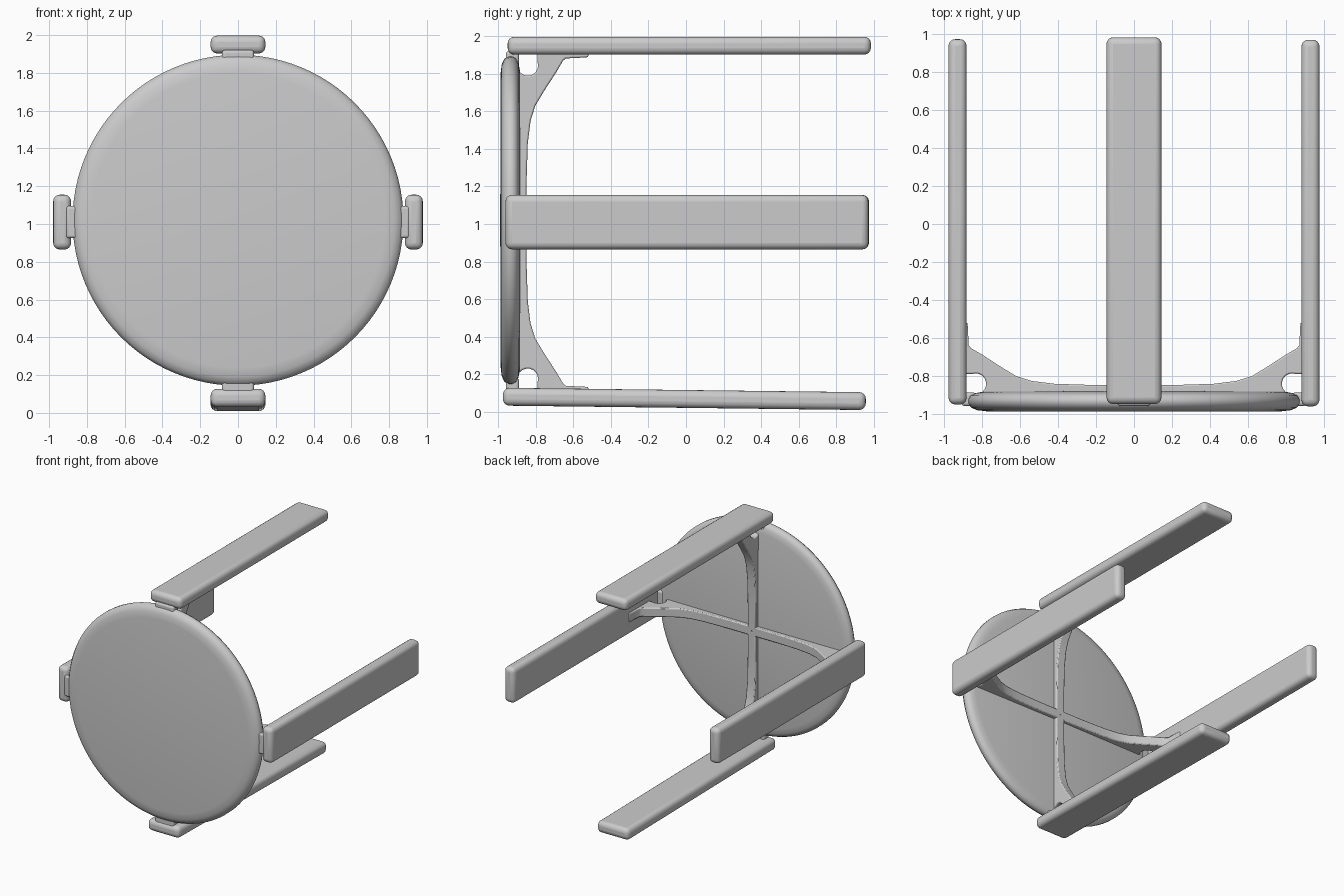
import bpy, bmesh
from math import pi, sin, cos, radians
from mathutils import Matrix, Vector

if "Cube" in bpy.data.objects:
    bpy.data.objects.remove(bpy.data.objects["Cube"])

grey = bpy.data.materials.new("light grey")
grey.use_nodes = True
grey.diffuse_color = (0.6, 0.6, 0.6, 1)
grey.node_tree.nodes["Principled BSDF"].inputs["Base Color"].default_value = (0.6, 0.6, 0.6, 1)

CENTRE = Vector((0, 0, 1.01))


def finish(name, bm, matrix, bevel=0, segments=4):
    bmesh.ops.recalc_face_normals(bm, faces=bm.faces)
    mesh = bpy.data.meshes.new(name)
    bm.to_mesh(mesh)
    bm.free()
    mesh.materials.append(grey)
    obj = bpy.data.objects.new(name, mesh)
    bpy.context.collection.objects.link(obj)
    obj.matrix_world = matrix
    if bevel:
        mod = obj.modifiers.new("rounded edges", "BEVEL")
        mod.width, mod.segments = bevel, segments
        mod.limit_method, mod.angle_limit = "ANGLE", radians(40)
    bpy.ops.object.select_all(action="DESELECT")
    obj.select_set(True)
    bpy.context.view_layer.objects.active = obj
    bpy.ops.object.shade_smooth_by_angle(angle=radians(40))
    return obj


def box(name, size, matrix, bevel):
    bm = bmesh.new()
    bmesh.ops.create_cube(bm, size=1)
    bmesh.ops.scale(bm, vec=size, verts=bm.verts)
    return finish(name, bm, matrix, bevel)


def seat():
    # Rounded disc, turned about the y axis
    profile = [(0, -0.99), (0.78, -0.988), (0.83, -0.982), (0.86, -0.968), (0.876, -0.945),
               (0.876, -0.925), (0.866, -0.905), (0.84, -0.893), (0.8, -0.885), (0, -0.88)]
    bm = bmesh.new()
    verts = [bm.verts.new((r, y, 0)) for r, y in profile]
    edges = [bm.edges.new(pair) for pair in zip(verts, verts[1:])]
    bmesh.ops.spin(bm, geom=verts + edges, cent=(0, 0, 0), axis=(0, 1, 0),
                   angle=2 * pi, steps=96, use_merge=True)
    bmesh.ops.remove_doubles(bm, verts=bm.verts, dist=0.0001)
    finish("seat", bm, Matrix.Translation(CENTRE + Vector((0, 0, 0.01))))


def bracket(name, matrix):
    # Curved rib under the seat, with a round notch in the corner and a tab on the leg
    outline = [(0, -0.9), (0.8, -0.9)]
    for i in range(9):
        a = radians(230 - i * 20)
        outline.append((0.835 + 0.055 * cos(a), -0.843 + 0.055 * sin(a)))
    outline += [(0.9, -0.79), (0.9, -0.52), (0.878, -0.52), (0.872, -0.64), (0.86, -0.655),
                (0.8, -0.69), (0.7, -0.755), (0.62, -0.803), (0.54, -0.828), (0.42, -0.843),
                (0.2, -0.85), (0, -0.85)]
    width = 0.075
    bm = bmesh.new()
    face = bm.faces.new([bm.verts.new((-width / 2, y, r)) for r, y in outline])
    extruded = bmesh.ops.extrude_face_region(bm, geom=[face])["geom"]
    bmesh.ops.translate(bm, vec=(width, 0, 0),
                        verts=[v for v in extruded if isinstance(v, bmesh.types.BMVert)])
    finish(name, bm, matrix, 0.008, 2)


seat()

# Four legs around the seat: name, turn, radius, front end, back end, outward tilt
for side, turn, radius, front, back, tilt in [
        ("top", 0, 0.94, -0.95, 0.985, 0),
        ("left", 90, 0.931, -0.962, 0.972, 0),
        ("bottom", 180, 0.942, -0.975, 0.958, 0.7),
        ("right", 270, 0.931, -0.952, 0.975, 0)]:
    around = Matrix.Translation(CENTRE) @ Matrix.Rotation(radians(turn), 4, "Y")
    place = Matrix.Translation((0, (front + back) / 2, radius))
    lean = Matrix.Rotation(radians(tilt), 4, "X")
    box(side + "_leg", (0.29, back - front, 0.095), around @ place @ lean, 0.035)
    # Small neck joining the seat edge to the leg
    box(side + "_neck", (0.17, 0.07, 0.08), around @ Matrix.Translation((0, -0.925, 0.87)), 0.015)
    bracket(side + "_bracket", around)
